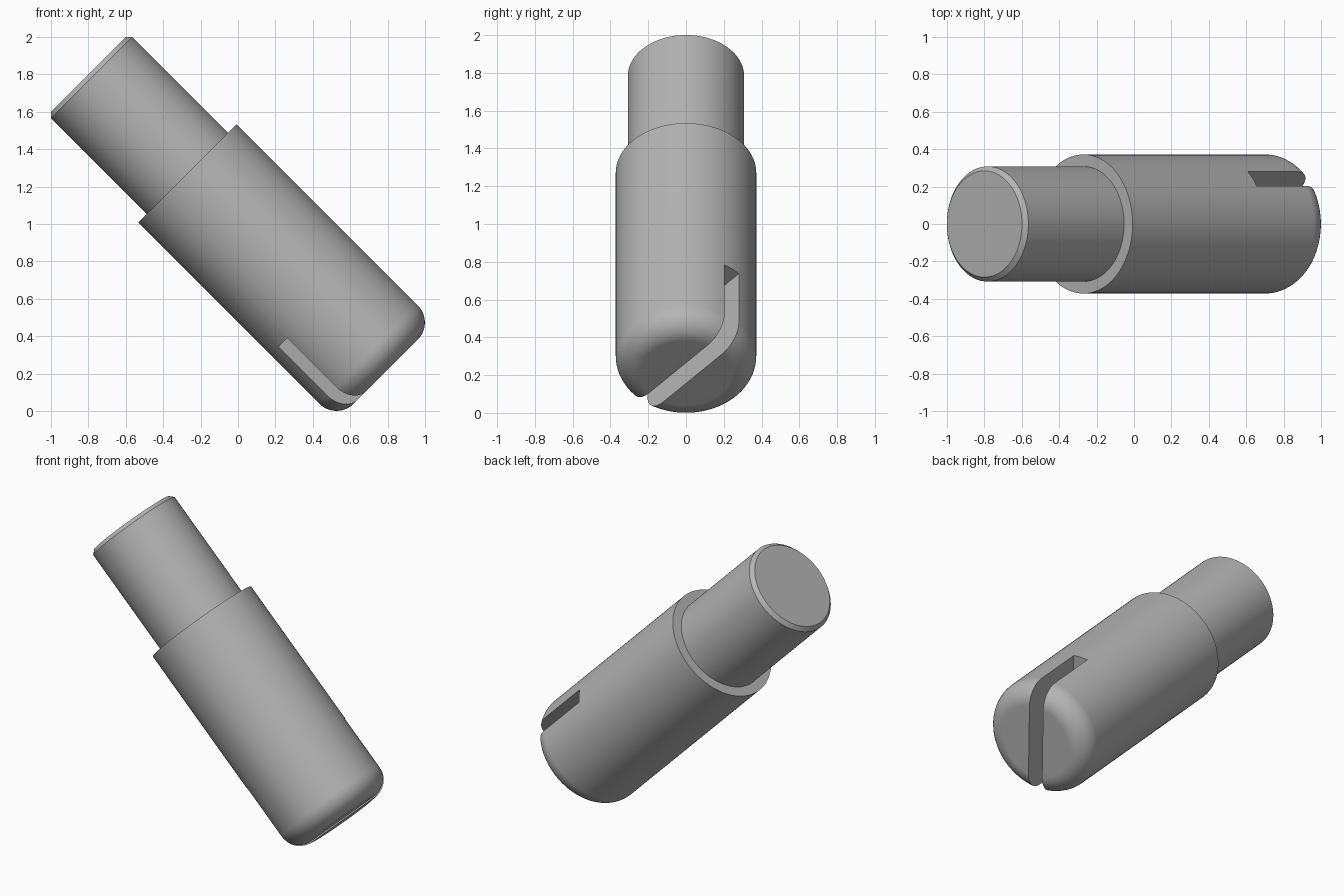
import bpy
import bmesh
import math
from mathutils import Matrix, Vector

cube = bpy.data.objects.get("Cube")
if cube:
    bpy.data.objects.remove(cube, do_unlink=True)

# Dimensions measured along the pin's own axis
BASE, SHOULDER, TIP = -0.41, 1.09, 1.838
BODY_R, SHAFT_R = 0.372, 0.308
FILLET, CHAMFER = 0.13, 0.024
SLOT_WIDTH, SLOT_END = 0.1, 0.09
SEGMENTS, FILLET_STEPS = 96, 12

steel = bpy.data.materials.new("grey steel")
steel.use_nodes = True
grey = (0.46, 0.46, 0.46, 1.0)
steel.diffuse_color = grey
steel.node_tree.nodes["Principled BSDF"].inputs["Base Color"].default_value = grey


def make_object(name, bm):
    mesh = bpy.data.meshes.new(name)
    bm.to_mesh(mesh)
    bm.free()
    obj = bpy.data.objects.new(name, mesh)
    bpy.context.collection.objects.link(obj)
    mesh.materials.append(steel)
    return obj


def lathe(name, profile):
    bm = bmesh.new()
    verts = [bm.verts.new((r, 0, z)) for r, z in profile]
    edges = [bm.edges.new(pair) for pair in zip(verts, verts[1:])]
    bmesh.ops.spin(bm, geom=verts + edges, cent=(0, 0, 0), axis=(0, 0, 1),
                   angle=math.tau, steps=SEGMENTS)
    bmesh.ops.remove_doubles(bm, verts=bm.verts, dist=1e-5)
    bmesh.ops.recalc_face_normals(bm, faces=bm.faces)
    return make_object(name, bm)


# Stepped pin: rounded base, wide body, narrow chamfered shaft
profile = [(0, BASE)]
for i in range(FILLET_STEPS + 1):
    a = math.pi / 2 * i / FILLET_STEPS
    profile.append((BODY_R - FILLET + FILLET * math.sin(a),
                    BASE + FILLET - FILLET * math.cos(a)))
profile += [(BODY_R, SHOULDER), (SHAFT_R, SHOULDER), (SHAFT_R, TIP - CHAMFER),
            (SHAFT_R - CHAMFER, TIP), (0, TIP)]
pin = lathe("slotted_pin", profile)

# Slot cut straight across the rounded end
bm = bmesh.new()
bmesh.ops.create_cube(bm, size=1)
bmesh.ops.scale(bm, vec=Vector((2, SLOT_WIDTH, 1)), verts=bm.verts)
bmesh.ops.translate(bm, vec=Vector((0, 0, SLOT_END - 0.5)), verts=bm.verts)
bmesh.ops.scale(bm, vec=Vector((1, 1, 2)), verts=bm.verts,
                space=Matrix.Translation((0, 0, -SLOT_END)))
bmesh.ops.rotate(bm, cent=(0, 0, 0), verts=bm.verts,
                 matrix=Matrix.Rotation(math.radians(41), 3, 'Z'))
cutter = make_object("slot_cutter", bm)
cutter.hide_render = True

cut = pin.modifiers.new("slot", 'BOOLEAN')
cut.operation = 'DIFFERENCE'
cut.solver = 'EXACT'
cut.object = cutter
bpy.ops.object.select_all(action='DESELECT')
pin.select_set(True)
bpy.context.view_layer.objects.active = pin
bpy.ops.object.modifier_apply(modifier=cut.name)
bpy.data.objects.remove(cutter, do_unlink=True)

# Smooth round surfaces with crisp edges, then lean the pin over
bpy.ops.object.shade_smooth_by_angle(angle=math.radians(30))
weighted = pin.modifiers.new("even shading", 'WEIGHTED_NORMAL')
weighted.keep_sharp = True
pin.rotation_euler = (0, math.radians(-45), 0)
pin.location = (0.5, 0, 0.5)
